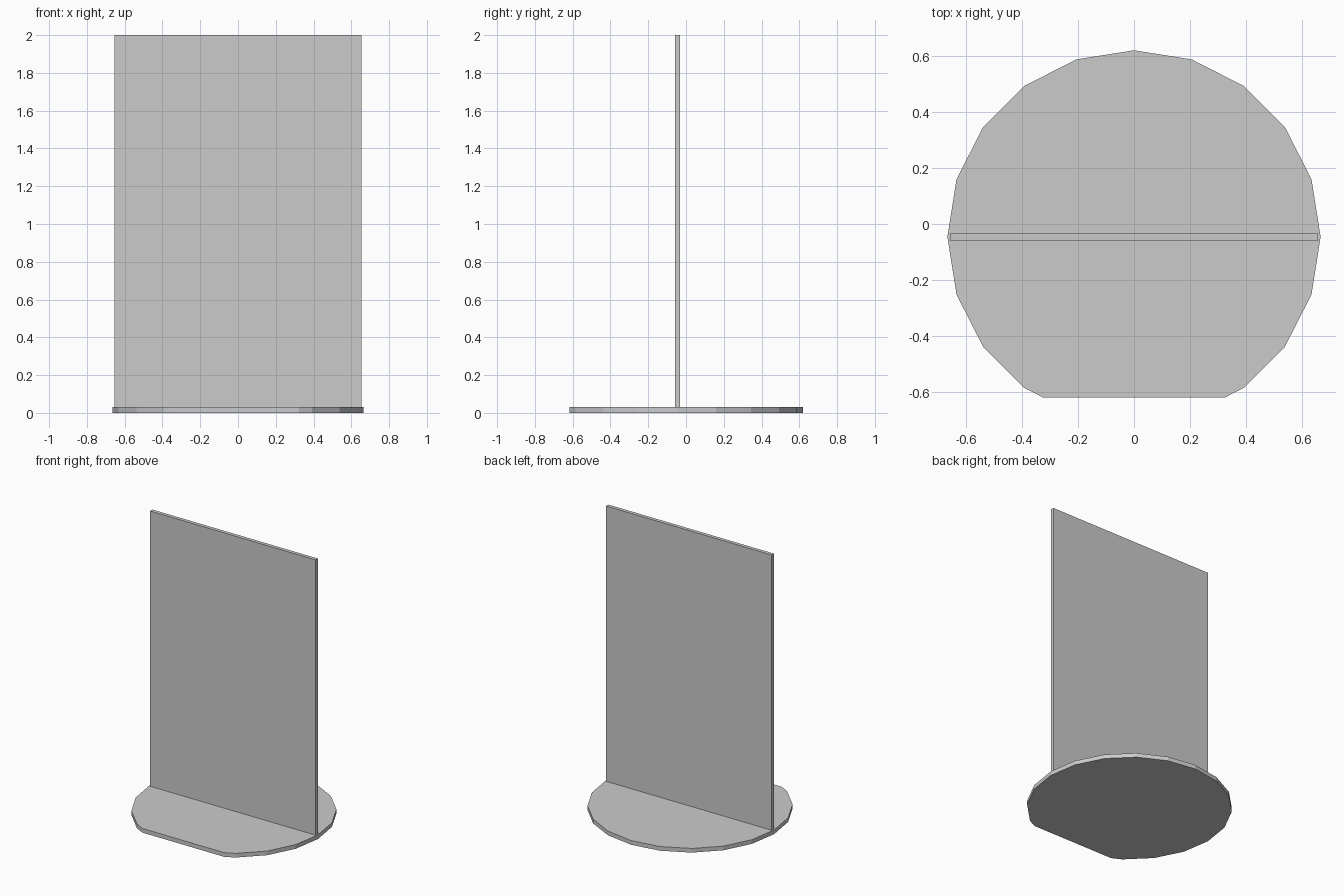
import bpy, bmesh
from math import pi
from mathutils import Matrix

if "Cube" in bpy.data.objects:
    bpy.data.objects.remove(bpy.data.objects["Cube"])

CY = -0.046      # shared centre line of disc and panel
BASE_H = 0.03
R = 0.665


def add_object(name, bm):
    bmesh.ops.recalc_face_normals(bm, faces=bm.faces)
    mesh = bpy.data.meshes.new(name)
    bm.to_mesh(mesh)
    bm.free()
    obj = bpy.data.objects.new(name, mesh)
    bpy.context.collection.objects.link(obj)
    return obj


# Round base: 20-sided disc with its front edge sliced flat
bm = bmesh.new()
bmesh.ops.create_cone(bm, cap_ends=True, segments=20, radius1=R, radius2=R, depth=BASE_H,
                      matrix=Matrix.Translation((0, CY, BASE_H / 2)) @ Matrix.Rotation(pi / 2, 4, 'Z'))
cut = bmesh.ops.bisect_plane(bm, geom=bm.verts[:] + bm.edges[:] + bm.faces[:],
                             plane_co=(0, -0.618, 0), plane_no=(0, -1, 0), clear_outer=True)
edges = [e for e in bm.edges if e.is_boundary]
bmesh.ops.holes_fill(bm, edges=edges, sides=0)
add_object("base", bm)

# Upright panel standing on the base
bm = bmesh.new()
bmesh.ops.create_cube(bm, size=1, matrix=Matrix.Translation((0, CY, (2 + BASE_H) / 2))
                      @ Matrix.Diagonal((1.31, 0.026, 2 - BASE_H, 1)))
add_object("upright_panel", bm)
